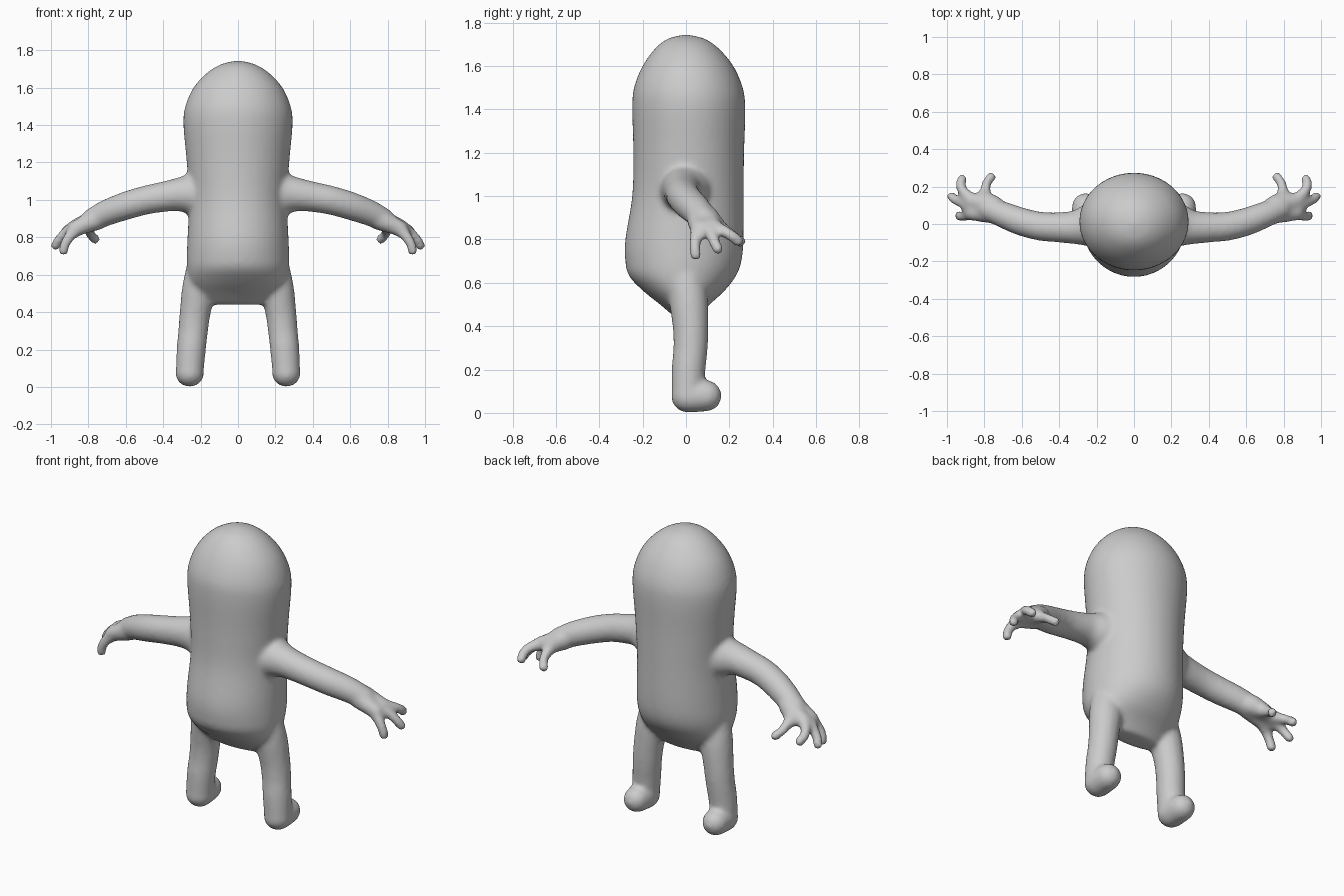
import bpy, bmesh, math
from mathutils import Vector

SEG = 24
bm = bmesh.new()


def loft(rings):
    """Bridge a list of point rings and close both ends."""
    loops = [[bm.verts.new(p) for p in ring] for ring in rings]
    for a, b in zip(loops, loops[1:]):
        for i in range(len(a)):
            j = (i + 1) % len(a)
            bm.faces.new((a[i], a[j], b[j], b[i]))
    bm.faces.new(loops[0][::-1])
    bm.faces.new(loops[-1])


def spline(keys, steps=6):
    """Catmull-Rom interpolation of equal-length tuples."""
    k = [Vector(v) for v in keys]
    k = [k[0] * 2 - k[1]] + k + [k[-1] * 2 - k[-2]]
    out = []
    for a, b, c, d in zip(k, k[1:], k[2:], k[3:]):
        for s in range(steps):
            t = s / steps
            out.append(0.5 * (2 * b + (c - a) * t + (2 * a - 5 * b + 4 * c - d) * t * t
                              + (3 * b - a - 3 * c + d) * t ** 3))
    return out + [k[-2]]


def tube(keys):
    """Round limb through (x, y, z, radius) keys with dome ends."""
    pts = spline(keys)
    pos = [p.to_3d() for p in pts]
    rad = [p[3] for p in pts]
    dirs = [(pos[min(i + 1, len(pos) - 1)] - pos[max(i - 1, 0)]).normalized()
            for i in range(len(pos))]
    angles = [math.radians(a) for a in (20, 40, 60, 80)]
    items = [(pos[0] - dirs[0] * rad[0] * math.sin(a), dirs[0], rad[0] * math.cos(a))
             for a in reversed(angles)]
    items += list(zip(pos, dirs, rad))
    items += [(pos[-1] + dirs[-1] * rad[-1] * math.sin(a), dirs[-1], rad[-1] * math.cos(a))
              for a in angles]
    rings = []
    for c, d, r in items:
        q = d.to_track_quat('Z', 'Y')
        rings.append([c + q @ Vector((r * math.cos(2 * math.pi * i / SEG),
                                      r * math.sin(2 * math.pi * i / SEG), 0))
                      for i in range(SEG)])
    loft(rings)


# Torso and head: (z, half width, front y, back y)
torso = [(0.44, 0.17, -0.05, 0.06), (0.50, 0.23, -0.12, 0.11), (0.56, 0.262, -0.195, 0.175),
         (0.63, 0.272, -0.262, 0.23), (0.70, 0.274, -0.28, 0.256), (0.80, 0.27, -0.28, 0.265),
         (1.00, 0.262, -0.248, 0.266), (1.20, 0.274, -0.243, 0.268), (1.40, 0.292, -0.248, 0.274),
         (1.50, 0.282, -0.24, 0.262), (1.60, 0.238, -0.2, 0.218), (1.68, 0.165, -0.143, 0.152),
         (1.725, 0.09, -0.085, 0.087), (1.745, 0.01, -0.01, 0.01)]
rings = []
for z, w, f, b in spline(torso, 4):
    rings.append([Vector((w * math.cos(2 * math.pi * i / 48),
                          (f + b) / 2 + (b - f) / 2 * math.sin(2 * math.pi * i / 48), z))
                  for i in range(48)])
loft(rings)

# Arm
tube([(0.18, 0, 1.03, 0.14), (0.255, -0.01, 1.03, 0.112), (0.32, -0.018, 1.028, 0.09),
      (0.40, -0.018, 1.016, 0.081), (0.5, -0.012, 0.997, 0.077), (0.6, 0.012, 0.968, 0.075),
      (0.7, 0.05, 0.932, 0.07), (0.78, 0.08, 0.893, 0.062)])
# Palm
for keys in ([(0.76, 0.06, 0.895, 0.058), (0.87, 0.06, 0.845, 0.042)],
             [(0.76, 0.10, 0.895, 0.058), (0.87, 0.125, 0.855, 0.042)],
             [(0.75, 0.09, 0.90, 0.062), (0.80, 0.14, 0.865, 0.042)]):
    tube(keys)
# Thumb and three fingers
for keys in ([(0.80, 0.14, 0.86, 0.04), (0.793, 0.195, 0.83, 0.028), (0.785, 0.225, 0.81, 0.026),
              (0.764, 0.25, 0.79, 0.028)],
             [(0.86, 0.12, 0.86, 0.04), (0.91, 0.17, 0.84, 0.029), (0.927, 0.205, 0.82, 0.027),
              (0.92, 0.24, 0.793, 0.028)],
             [(0.87, 0.09, 0.85, 0.04), (0.92, 0.115, 0.825, 0.03), (0.955, 0.13, 0.79, 0.027),
              (0.975, 0.148, 0.755, 0.027)],
             [(0.86, 0.06, 0.845, 0.04), (0.90, 0.045, 0.805, 0.03), (0.924, 0.04, 0.765, 0.027),
              (0.934, 0.045, 0.727, 0.027)]):
    tube(keys)
# Leg and foot
tube([(0.195, 0.0, 0.62, 0.085), (0.21, 0.012, 0.52, 0.09), (0.229, 0.021, 0.4, 0.083),
      (0.24, 0.021, 0.3, 0.08), (0.25, 0.012, 0.2, 0.078), (0.258, 0.008, 0.085, 0.075)])
tube([(0.258, 0.008, 0.077, 0.077), (0.26, 0.092, 0.079, 0.073)])

# Blend everything into one mirrored soft skin
bmesh.ops.recalc_face_normals(bm, faces=bm.faces)
mesh = bpy.data.meshes.new("figure_body")
bm.to_mesh(mesh)
bm.free()
body = bpy.data.objects.new("figure_body", mesh)
bpy.context.collection.objects.link(body)
# mirror limbs only makes the torso overlap itself, which the remesh merges
mirror = body.modifiers.new("mirror", 'MIRROR')
mirror.use_mirror_merge = False
remesh = body.modifiers.new("remesh", 'REMESH')
remesh.mode = 'VOXEL'
remesh.voxel_size = 0.0125
remesh.use_smooth_shade = True
smooth = body.modifiers.new("smooth", 'SMOOTH')
smooth.factor = 0.5
smooth.iterations = 10
